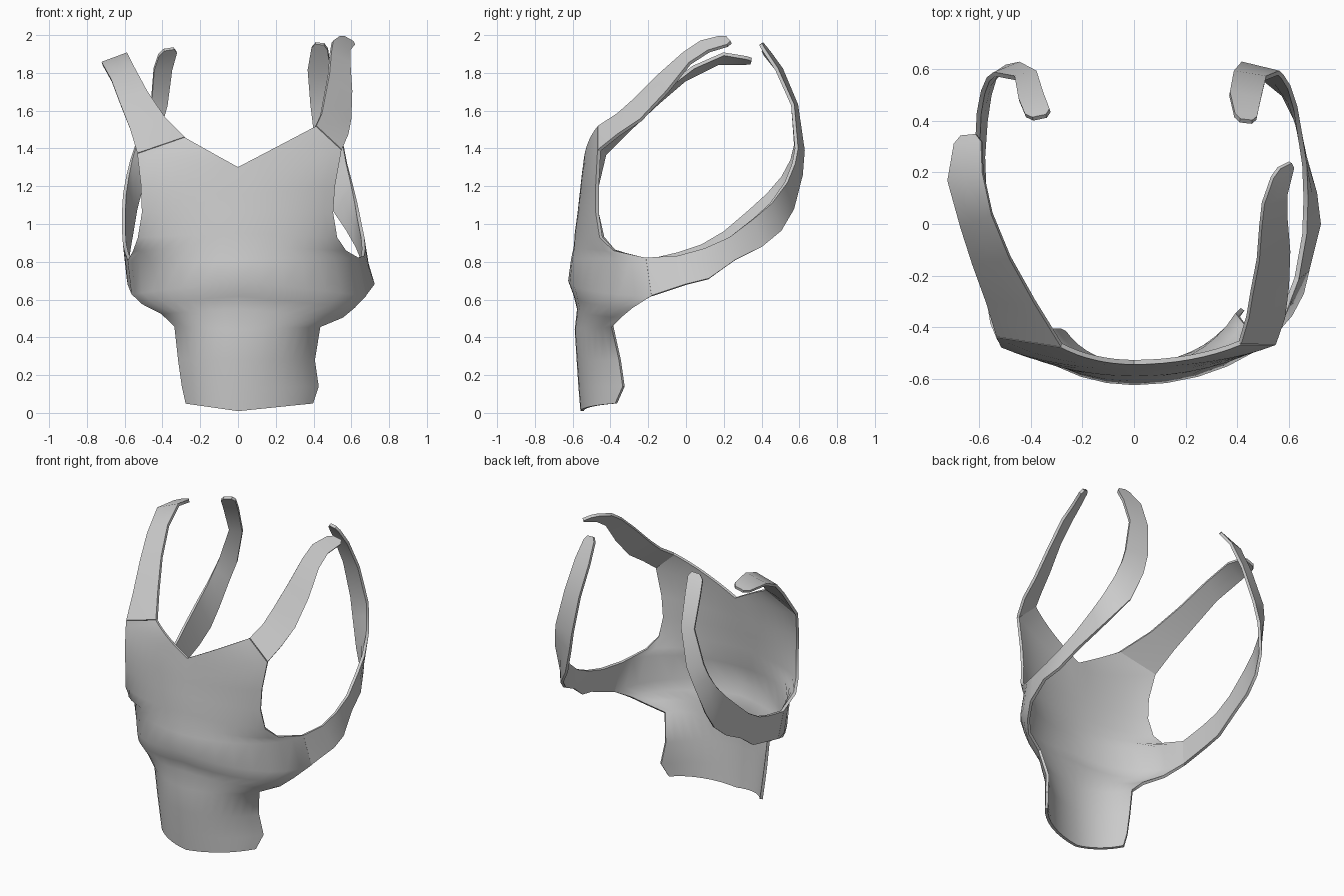
import bpy, math

mat = bpy.data.materials.new("grey")
mat.diffuse_color = (0.6, 0.6, 0.6, 1)


def sheet(name, grid, thickness=0.018):
    """Skin a grid of points and thicken it into a shell."""
    n = len(grid[0])
    verts = [p for row in grid for p in row]
    faces = [(r * n + c, r * n + c + 1, (r + 1) * n + c + 1, (r + 1) * n + c)
             for r in range(len(grid) - 1) for c in range(n - 1)]
    me = bpy.data.meshes.new(name)
    me.from_pydata(verts, [], faces)
    me.materials.append(mat)
    ob = bpy.data.objects.new(name, me)
    bpy.context.collection.objects.link(ob)
    mod = ob.modifiers.new("thickness", 'SOLIDIFY')
    mod.thickness = thickness
    mod.offset = 0
    bpy.ops.object.select_all(action='DESELECT')
    ob.select_set(True)
    bpy.context.view_layer.objects.active = ob
    bpy.ops.object.modifier_apply(modifier=mod.name)
    bpy.ops.object.shade_smooth_by_angle(angle=math.radians(40))
    return ob


def strap(name, edge_a, edge_b):
    """Ribbon between two edge lines, with a rounded tip."""
    rows = [[a, tuple((p + q) / 2 for p, q in zip(a, b)), b]
            for a, b in zip(edge_a, edge_b)]
    prev, last = rows[-2], rows[-1]
    mid = last[1]
    step = [(m - p) for m, p in zip(mid, prev[1])]
    k = 0.03 / math.sqrt(sum(s * s for s in step))
    rows.append([tuple(m + (p - m) * 0.55 + s * k for m, p, s in zip(mid, pt, step))
                 for pt in last])
    return sheet(name, rows)


# front panel rows: left edge, right edge, centre (y, z), wrap angle in degrees
panel = [
    ((-.27, -.42, .05), (.39, -.37, .05), (-.55, .01), 60),
    ((-.29, -.41, .14), (.42, -.33, .14), (-.56, .13), 60),
    ((-.31, -.41, .28), (.40, -.35, .28), (-.57, .28), 60),
    ((-.33, -.41, .46), (.43, -.39, .46), (-.58, .44), 65),
    ((-.40, -.39, .53), (.55, -.34, .51), (-.568, .55), 75),
    ((-.50, -.31, .58), (.61, -.28, .56), (-.585, .62), 82),
    ((-.555, -.18, .63), (.67, -.18, .62), (-.615, .70), 86),
    ((-.575, -.21, .81), (.63, -.21, .82), (-.60, .81), 84),
    ((-.55, -.38, .86), (.565, -.38, .86), (-.585, .88), 70),
    ((-.525, -.44, .93), (.52, -.45, .93), (-.58, .95), 55),
    ((-.505, -.47, 1.06), (.50, -.47, 1.06), (-.565, 1.06), 50),
    ((-.51, -.47, 1.20), (.51, -.47, 1.20), (-.555, 1.15), 50),
    ((-.53, -.43, 1.37), (.545, -.46, 1.39), (-.545, 1.23), 50),
    ((-.28, -.47, 1.455), (.41, -.46, 1.515), (-.535, 1.30), 40),
]
COLS = 8
grid = []
for left, right, (cy, cz), deg in panel:
    A = math.radians(deg)
    row = []
    for i in range(-COLS, COLS + 1):
        e = left if i < 0 else right
        a = abs(i) / COLS * A
        tx = math.sin(a) / math.sin(A)
        ty = (1 - math.cos(a)) / (1 - math.cos(A))
        row.append((e[0] * tx, cy + (e[1] - cy) * ty, cz + (e[2] - cz) * tx))
    grid.append(row)
sheet("front_panel", grid)

# shoulder straps: inner edge, outer edge
strap("right_shoulder_strap",
      [(.41, -.46, 1.515), (.44, -.36, 1.58), (.455, -.27, 1.66), (.48, -.14, 1.79),
       (.49, -.01, 1.905), (.50, .08, 1.965), (.535, .18, 1.99)],
      [(.545, -.46, 1.39), (.58, -.36, 1.47), (.595, -.24, 1.55), (.60, -.10, 1.70),
       (.59, .02, 1.85), (.59, .12, 1.915), (.615, .22, 1.945)])
strap("left_shoulder_strap",
      [(-.28, -.47, 1.455), (-.385, -.30, 1.56), (-.48, -.13, 1.70), (-.55, .04, 1.83),
       (-.585, .20, 1.90), (-.59, .32, 1.88)],
      [(-.53, -.43, 1.37), (-.57, -.30, 1.50), (-.625, -.15, 1.64), (-.67, -.01, 1.76),
       (-.72, .17, 1.85), (-.695, .31, 1.85)])

# back straps: side band that twists up behind, lower edge then upper edge
strap("right_back_strap",
      [(.67, -.18, .62), (.715, 0, .68), (.70, .12, .71), (.66, .26, .81), (.63, .40, .88),
       (.58, .50, .965), (.50, .565, 1.08), (.44, .61, 1.26), (.415, .62, 1.39),
       (.385, .585, 1.63), (.37, .505, 1.82), (.39, .42, 1.935)],
      [(.63, -.21, .82), (.66, -.04, .83), (.665, .10, .87), (.66, .23, .93), (.64, .36, 1.03),
       (.625, .45, 1.11), (.60, .53, 1.22), (.575, .57, 1.32), (.56, .585, 1.40),
       (.51, .565, 1.63), (.49, .48, 1.82), (.475, .41, 1.925)])
strap("left_back_strap",
      [(-.555, -.18, .63), (-.575, 0, .68), (-.58, .12, .71), (-.585, .26, .81),
       (-.575, .40, .88), (-.56, .50, .965), (-.54, .565, 1.08), (-.49, .61, 1.26),
       (-.44, .62, 1.39), (-.375, .585, 1.63), (-.35, .505, 1.82), (-.325, .44, 1.91)],
      [(-.575, -.21, .81), (-.59, -.04, .85), (-.60, .08, .89), (-.605, .20, .96),
       (-.605, .33, 1.07), (-.60, .43, 1.16), (-.585, .51, 1.25), (-.565, .56, 1.34),
       (-.54, .58, 1.42), (-.46, .565, 1.63), (-.445, .48, 1.82), (-.42, .42, 1.895)])
